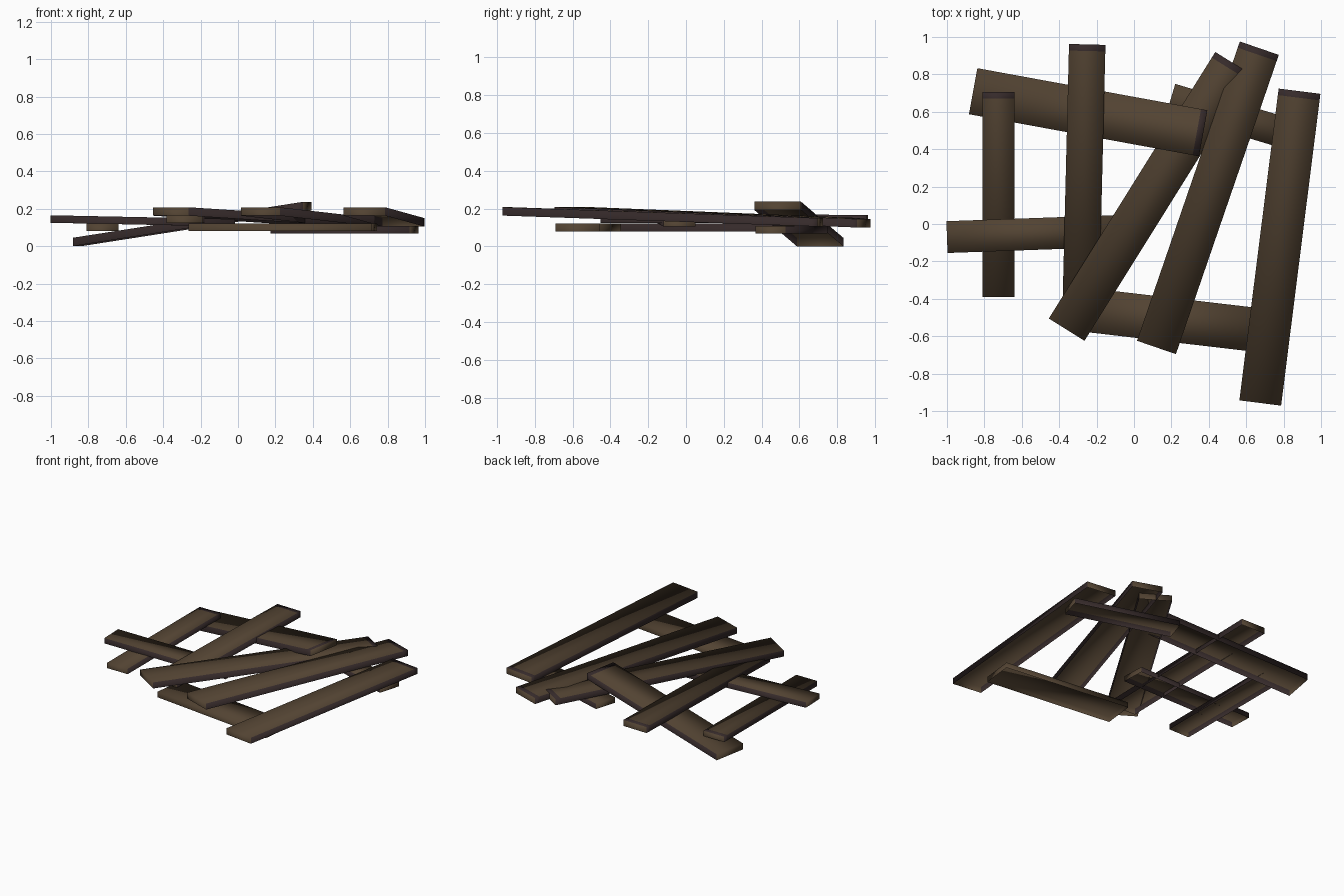
import bpy, bmesh
from mathutils import Vector

if "Cube" in bpy.data.objects:
    bpy.data.objects.remove(bpy.data.objects["Cube"])


def material(name, rgb):
    m = bpy.data.materials.new(name)
    m.diffuse_color = (*rgb, 1)
    m.use_nodes = True
    m.node_tree.nodes["Principled BSDF"].inputs["Base Color"].default_value = m.diffuse_color
    return m


brown = material("weathered_brown", (0.085, 0.056, 0.032))
dark = material("dark_edge_brown", (0.036, 0.023, 0.023))
TIP = 0.035          # length of the dark worn tip on some boards


def plank(name, start, end, width, thick=0.045, tip=False, dark_sides=True):
    """Board shell with an open underside; start/end are the underside centre points."""
    a, b = Vector(start), Vector(end)
    run = b - a
    side = Vector((-run.y, run.x, 0)).normalized() * width / 2
    up = Vector((0, 0, thick))
    stops = [0, 1 - TIP / run.length, 1] if tip else [0, 1]
    bm = bmesh.new()
    rings = []
    for t in stops:
        c = a + run * t
        rings.append([bm.verts.new(p) for p in
                      (c - side, c - side + up, c + side + up, c + side)])
    last = len(stops) - 2
    for i, (p, q) in enumerate(zip(rings, rings[1:])):
        for k in range(3):            # right side, top, left side
            f = bm.faces.new((p[k], q[k], q[k + 1], p[k + 1]))
            worn = tip and i == last and k == 1
            f.material_index = int(worn or (k != 1 and dark_sides))
    bm.faces.new(rings[0])
    bm.faces.new(rings[-1][::-1])
    bmesh.ops.recalc_face_normals(bm, faces=bm.faces[:])
    top = max(bm.faces, key=lambda f: abs(f.normal.z) * f.calc_area())
    if top.normal.z < 0:
        bmesh.ops.reverse_faces(bm, faces=bm.faces[:])
    for f in bm.faces:
        f.smooth = True
    me = bpy.data.meshes.new(name)
    bm.to_mesh(me)
    bm.free()
    me.materials.append(brown)
    me.materials.append(dark)
    ob = bpy.data.objects.new(name, me)
    bpy.context.collection.objects.link(ob)


# Lowest cross boards
plank("front_cross_board", (-0.25, -0.46, 0.08), (0.73, -0.575, 0.08), 0.235,
      0.04, dark_sides=False)
plank("back_cross_board", (0.197, 0.67, 0.068), (0.94, 0.447, 0.068), 0.165, 0.04)
# Left-hand boards
plank("left_upright_board", (-0.725, -0.39, 0.08), (-0.725, 0.705, 0.08), 0.17,
      0.04, tip=True)
plank("left_cross_board", (-1.0, -0.07, 0.125), (-0.02, -0.035, 0.105), 0.17, 0.04)
plank("middle_board", (-0.285, -0.45, 0.125), (-0.25, 0.96, 0.122), 0.195, tip=True)
# Long fanned boards, raised at the front
plank("inner_long_board", (-0.36, -0.565, 0.163), (0.53, 0.86, 0.105), 0.225, tip=True)
plank("centre_long_board", (0.12, -0.66, 0.163), (0.67, 0.94, 0.1), 0.22, tip=True)
plank("right_long_board", (0.675, -0.957, 0.163), (0.885, 0.71, 0.105), 0.225, tip=True)
# Leaning board from the ground up over the pile
plank("leaning_board", (-0.86, 0.71, 0.0), (0.37, 0.485, 0.192), 0.25, tip=True)
